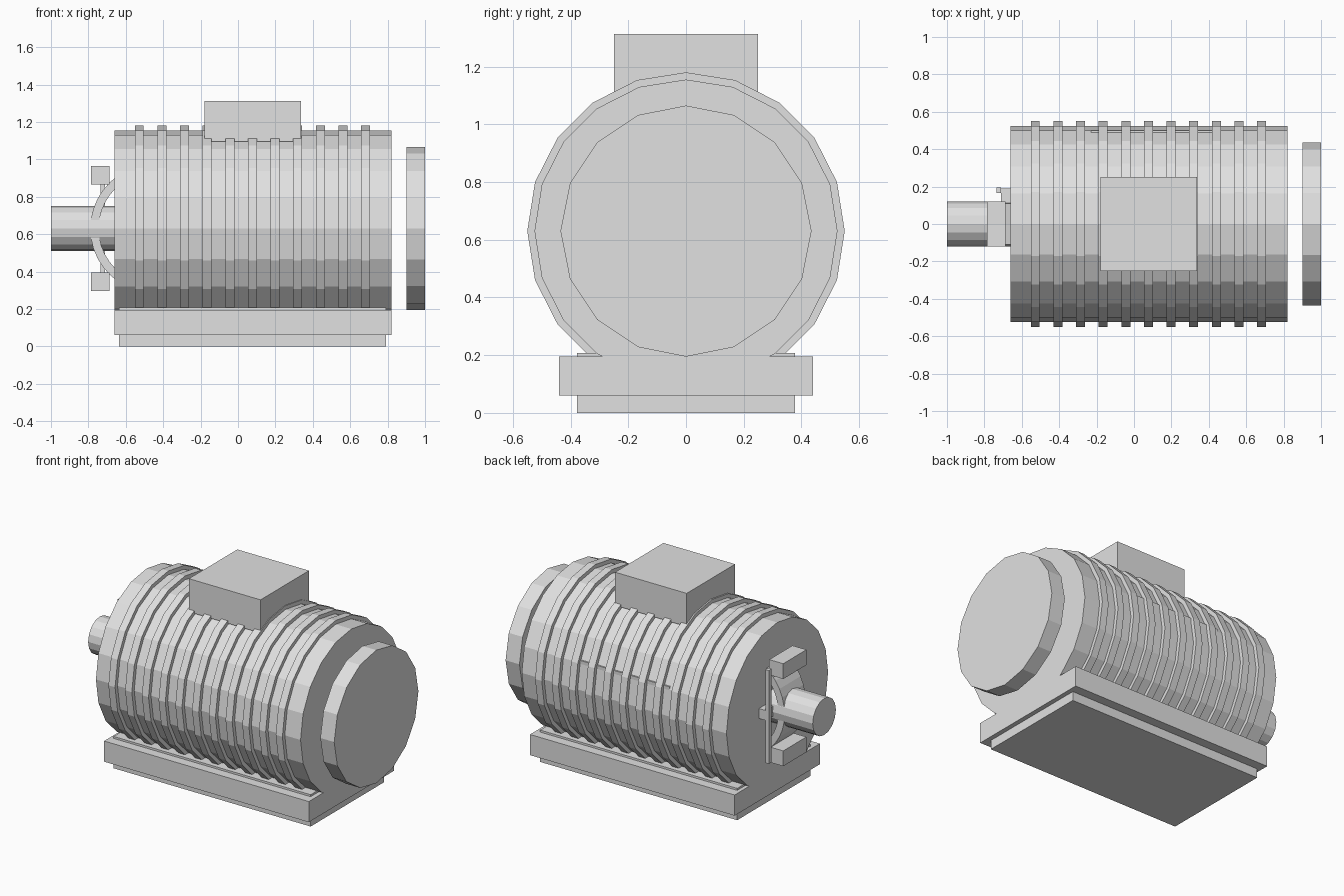
import bpy, bmesh, math
from mathutils import Matrix, Vector

old = bpy.data.objects.get("Cube")
if old:
    bpy.data.objects.remove(old, do_unlink=True)

grey = bpy.data.materials.new("plain grey")
grey.use_nodes = True
grey.diffuse_color = (0.75, 0.75, 0.75, 1)
grey.node_tree.nodes["Principled BSDF"].inputs["Base Color"].default_value = grey.diffuse_color

AXIS_Z = 0.63


def finish(bm, name):
    bmesh.ops.recalc_face_normals(bm, faces=bm.faces)
    mesh = bpy.data.meshes.new(name)
    bm.to_mesh(mesh)
    bm.free()
    mesh.materials.append(grey)
    obj = bpy.data.objects.new(name, mesh)
    bpy.context.collection.objects.link(obj)
    return obj


def box(name, x, y, z):
    bm = bmesh.new()
    size = [b - a for a, b in (x, y, z)]
    mid = [(a + b) / 2 for a, b in (x, y, z)]
    bmesh.ops.create_cube(bm, size=1, matrix=Matrix.Translation(mid) @ Matrix.Diagonal((*size, 1)))
    return finish(bm, name)


def drum(name, x0, x1, radius, sides):
    """Cylinder lying along x on the shaft axis."""
    bm = bmesh.new()
    place = Matrix.Translation(((x0 + x1) / 2, 0, AXIS_Z)) @ Matrix.Rotation(math.pi / 2, 4, 'Y')
    bmesh.ops.create_cone(bm, cap_ends=True, segments=sides, radius1=radius,
                          radius2=radius, depth=x1 - x0, matrix=place)
    return finish(bm, name)


def curved_band(name, centre_x, inner, outer, half_angle, half_width, steps=12):
    """Bowed strip, its arc lying in the xz plane and its width along y."""
    bm = bmesh.new()
    angles = [math.pi + half_angle * (2 * i / steps - 1) for i in range(steps + 1)]
    rows = []
    for a in angles:
        row = []
        for r, y in ((inner, -half_width), (outer, -half_width), (outer, half_width), (inner, half_width)):
            row.append(bm.verts.new((centre_x + r * math.cos(a), y, AXIS_Z + r * math.sin(a))))
        rows.append(row)
    for p, q in zip(rows, rows[1:]):
        for k in range(4):
            n = (k + 1) % 4
            bm.faces.new((p[k], p[n], q[n], q[k]))
    bm.faces.new(rows[0])
    bm.faces.new(rows[-1])
    return finish(bm, name)


# Housing with cooling fins
drum("housing", -0.66, 0.82, 0.525, 20)
for i in range(11):
    x = -0.552 + i * 0.121
    drum(f"cooling_fin_{i + 1}", x, x + 0.048, 0.55, 20)

# End cover and drive shaft
drum("end_cover", 0.90, 1.0, 0.435, 16)
drum("drive_shaft", -1.0, -0.65, 0.12, 16)

# Mounting base
box("base_plate", (-0.66, 0.82), (-0.44, 0.44), (0.06, 0.195))
box("base_foot", (-0.635, 0.79), (-0.378, 0.378), (0, 0.208))

# Terminal box and rear side plate
box("terminal_box", (-0.18, 0.338), (-0.25, 0.25), (1.095, 1.312))
box("side_plate", (-0.23, 0.42), (0.40, 0.50), (0.70, 0.81))

# Bracket around the shaft
curved_band("shaft_yoke", -0.445, 0.30, 0.345, math.radians(54), 0.11)
for name, side in (("upper", 1), ("lower", -1)):
    z = AXIS_Z + side * 0.285
    box(f"{name}_block", (-0.787, -0.686), (-0.12, 0.12), (z - 0.05, z + 0.05))
box("link_bar", (-0.735, -0.71), (0.165, 0.195), (0.325, 0.935))
box("link_arm", (-0.71, -0.65), (0.0, 0.19), (0.60, 0.665))
